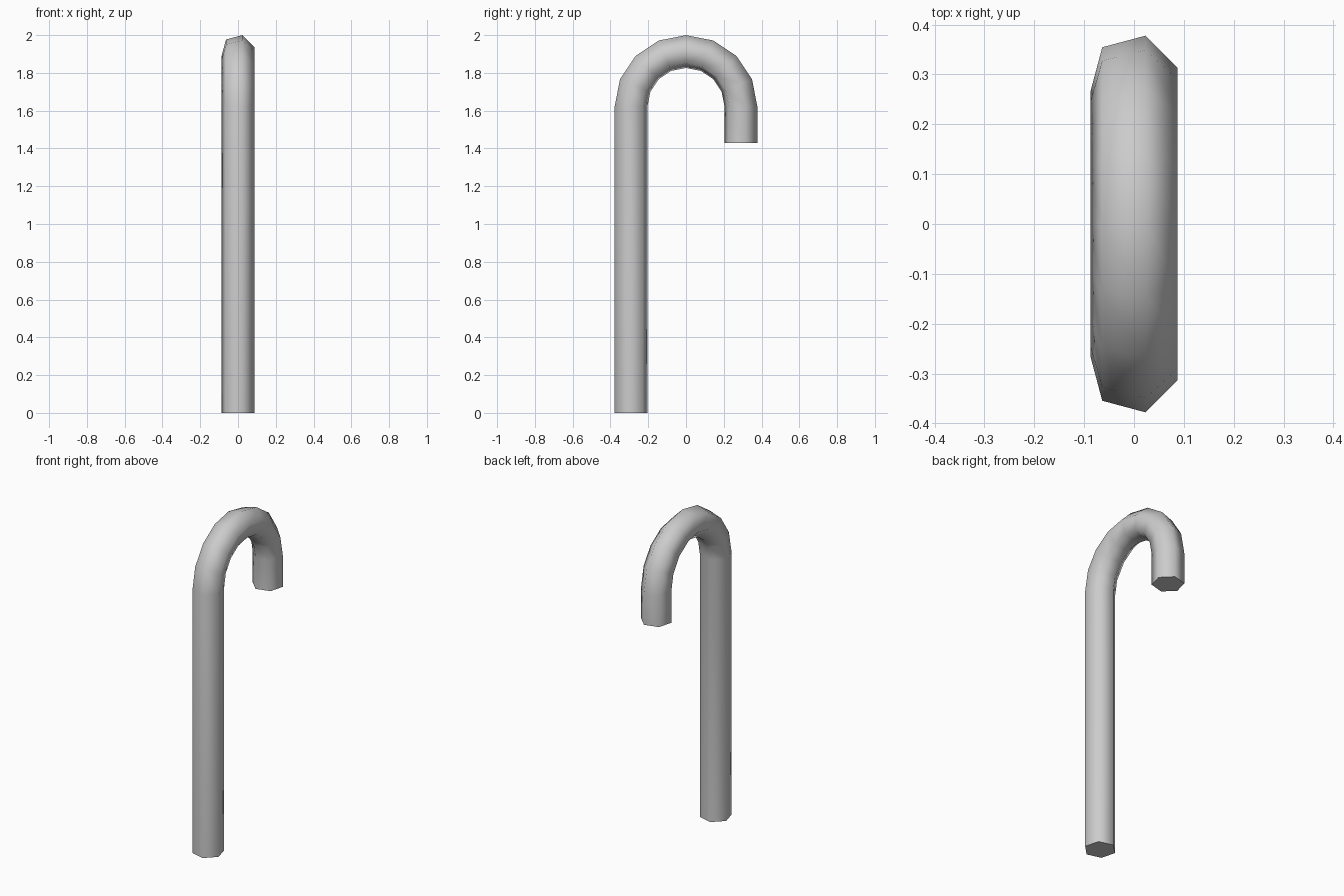
import bpy, bmesh
from math import sin, cos, pi, radians

if "Cube" in bpy.data.objects:
    bpy.data.objects.remove(bpy.data.objects["Cube"])

SIDES, TUBE_R = 6, 0.09       # hexagonal tube
BEND_R, BEND_Z = 0.291, 1.622 # centre line of the hook
TIP_Z, STEPS = 1.43, 8

# Path stations: (height of bend centre, angle around the bend)
stations = [(0.0, pi)]
stations += [(BEND_Z, pi - pi * i / STEPS) for i in range(STEPS + 1)]
stations.append((TIP_Z, 0.0))

bm = bmesh.new()


def ring(z, a):
    """Hexagon ring, turned 15 degrees, offset outward from the bend centre."""
    verts = []
    for k in range(SIDES):
        t = radians(15) + 2 * pi * k / SIDES
        r = BEND_R + TUBE_R * sin(t)
        verts.append(bm.verts.new((TUBE_R * cos(t), r * cos(a), z + r * sin(a))))
    return verts


rings = [ring(z, a) for z, a in stations]

# Tube walls
for lo, hi in zip(rings, rings[1:]):
    for k in range(SIDES):
        n = (k + 1) % SIDES
        bm.faces.new((lo[k], lo[n], hi[n], hi[k]))

# Flat end caps
bm.faces.new(rings[0])
bm.faces.new(rings[-1])
bmesh.ops.recalc_face_normals(bm, faces=bm.faces)

mesh = bpy.data.meshes.new("hooked_cane")
bm.to_mesh(mesh)
bm.free()
cane = bpy.data.objects.new("hooked_cane", mesh)
bpy.context.collection.objects.link(cane)

# Smooth walls, sharp cap rims
bpy.context.view_layer.objects.active = cane
cane.select_set(True)
bpy.ops.object.shade_smooth_by_angle(angle=radians(75))
